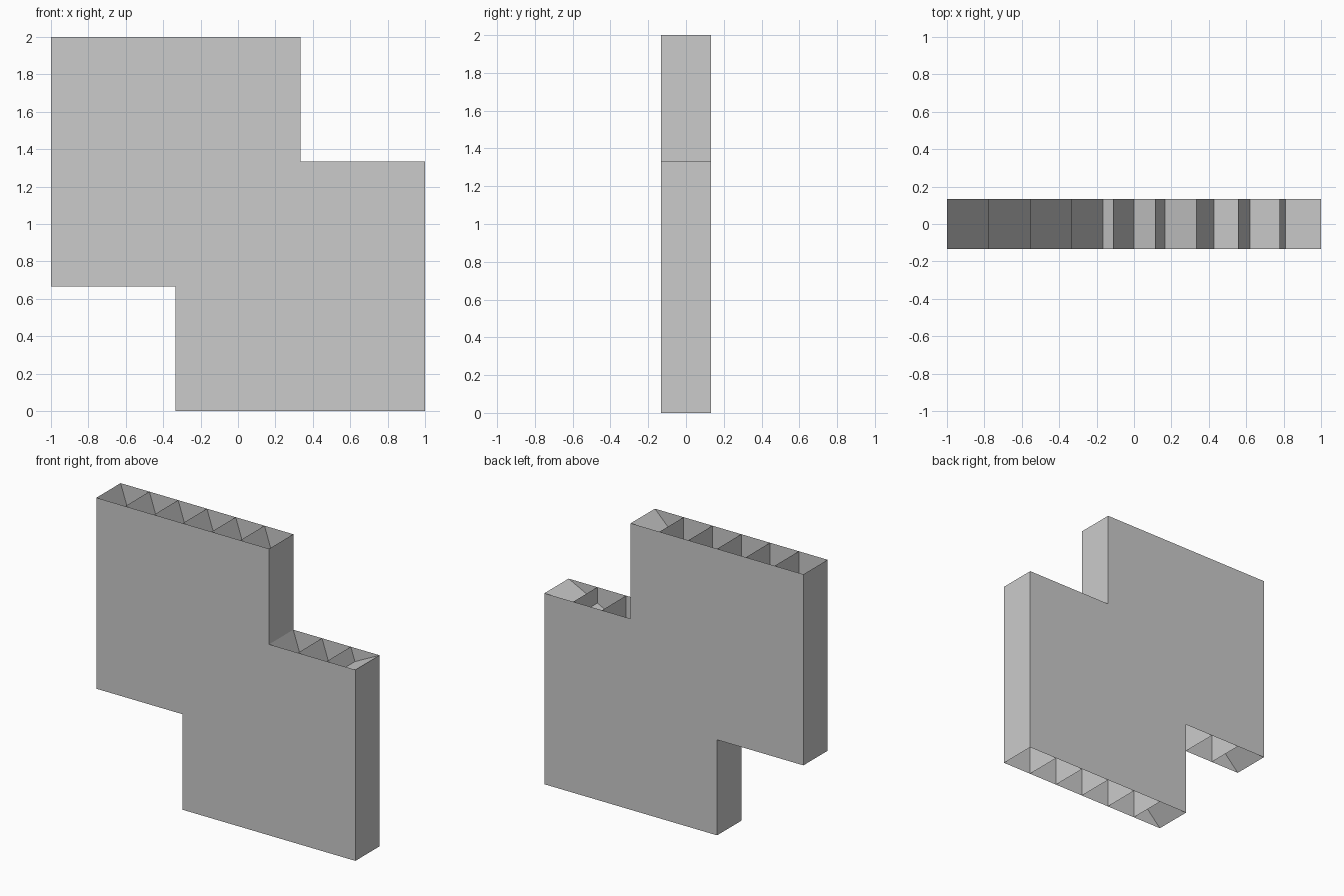
import bpy

if "Cube" in bpy.data.objects:
    bpy.data.objects.remove(bpy.data.objects["Cube"])

CELL = 2 / 9      # width of one channel
ROW = 2 / 3       # height of one row
HALF = 2 / 15     # half the panel thickness


def pt(i, j, y):
    """Grid column i, grid row j to a point."""
    return (-1 + i * CELL, y, j * ROW)


def make(name, faces):
    verts, polys = [], []
    for face in faces:
        polys.append(range(len(verts), len(verts) + len(face)))
        verts.extend(face)
    mesh = bpy.data.meshes.new(name)
    mesh.from_pydata(verts, [], [list(p) for p in polys])
    mesh.update()
    obj = bpy.data.objects.new(name, mesh)
    bpy.context.collection.objects.link(obj)


def wall(a, b):
    """Thin sheet spanning the thickness along the line a-b."""
    return [pt(*a, -HALF), pt(*b, -HALF), pt(*b, HALF), pt(*a, HALF)]


# Stepped front and back sheets
outline = [(3, 0), (9, 0), (9, 2), (6, 2), (6, 3), (0, 3), (0, 1), (3, 1)]
make("front_sheet", [[pt(*p, -HALF) for p in outline]])
make("back_sheet", [[pt(*p, HALF) for p in reversed(outline)]])

# Closed vertical sides; the top and bottom edges stay open
make("side_walls", [wall(a, b) for a, b in zip(outline, outline[1:] + outline[:1])
                    if a[0] == b[0]])

# Upright ribs between the channels
ribs = []
for i in range(1, 9):
    low = 1 if i < 3 else 0
    high = 2 if i > 6 else 3
    if i == 3:
        low = 1
    if i == 6:
        high = 2
    ribs.append(wall((i, low), (i, high)))
make("upright_ribs", ribs)

# Slanted rib across every channel in each row
rows = [(0, 3, 9), (1, 0, 9), (2, 0, 6)]
make("slanted_ribs", [wall((i, j + 1), (i + 1, j))
                      for j, start, end in rows for i in range(start, end)])

# Long braces joining the outline corners
make("long_braces", [wall((6, 3), (0, 1)), wall((9, 2), (3, 1)),
                     wall((9, 2), (3, 0))])
